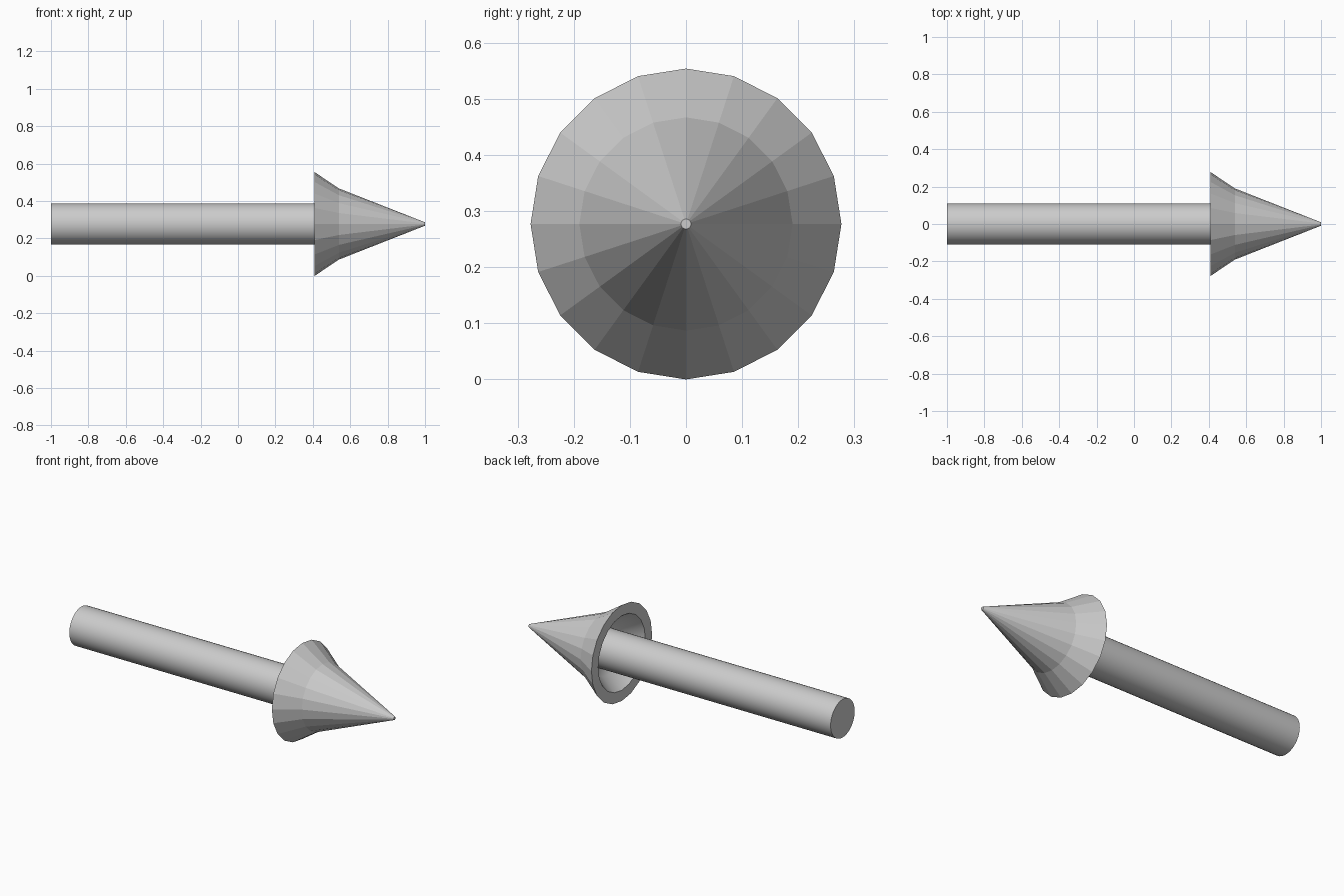
import bpy, bmesh
from math import sin, cos, pi, radians

if "Cube" in bpy.data.objects:
    bpy.data.objects.remove(bpy.data.objects["Cube"])

AXIS_Z = 0.277


def lathe(name, profile, sides, smooth_rows=()):
    """Revolve (x, radius) points about the arrow's axis; radius 0 closes an end."""
    bm = bmesh.new()
    rings = []
    for x, r in profile:
        n = sides if r > 0 else 1
        rings.append([bm.verts.new((x, r * sin(2 * pi * i / sides),
                                    AXIS_Z + r * cos(2 * pi * i / sides)))
                      for i in range(n)])
    for row, (a, b) in enumerate(zip(rings, rings[1:])):
        for i in range(sides):
            j = (i + 1) % sides
            if len(a) == 1:
                vs = (a[0], b[i], b[j])
            elif len(b) == 1:
                vs = (a[i], a[j], b[0])
            else:
                vs = (a[i], a[j], b[j], b[i])
            bm.faces.new(vs).smooth = row in smooth_rows
    bmesh.ops.recalc_face_normals(bm, faces=bm.faces[:])
    mesh = bpy.data.meshes.new(name)
    bm.to_mesh(mesh)
    bm.free()
    obj = bpy.data.objects.new(name, mesh)
    bpy.context.collection.objects.link(obj)
    return obj


# Round smooth shaft, capped at the tail and running into the head
shaft = lathe("shaft", [(-1, 0), (-1, 0.11), (0.54, 0.11), (0.54, 0)], 40)
bpy.context.view_layer.objects.active = shaft
shaft.select_set(True)
bpy.ops.object.shade_smooth_by_angle(angle=radians(30))

# Faceted flared head with a blunt tip, flat back rim and hollow behind
lathe("arrow_head", [(1, 0), (1, 0.009), (0.54, 0.19), (0.41, 0.277),
                     (0.41, 0.215), (0.5, 0.15), (0.52, 0.09), (0.52, 0)],
      20, smooth_rows=(4, 5))
